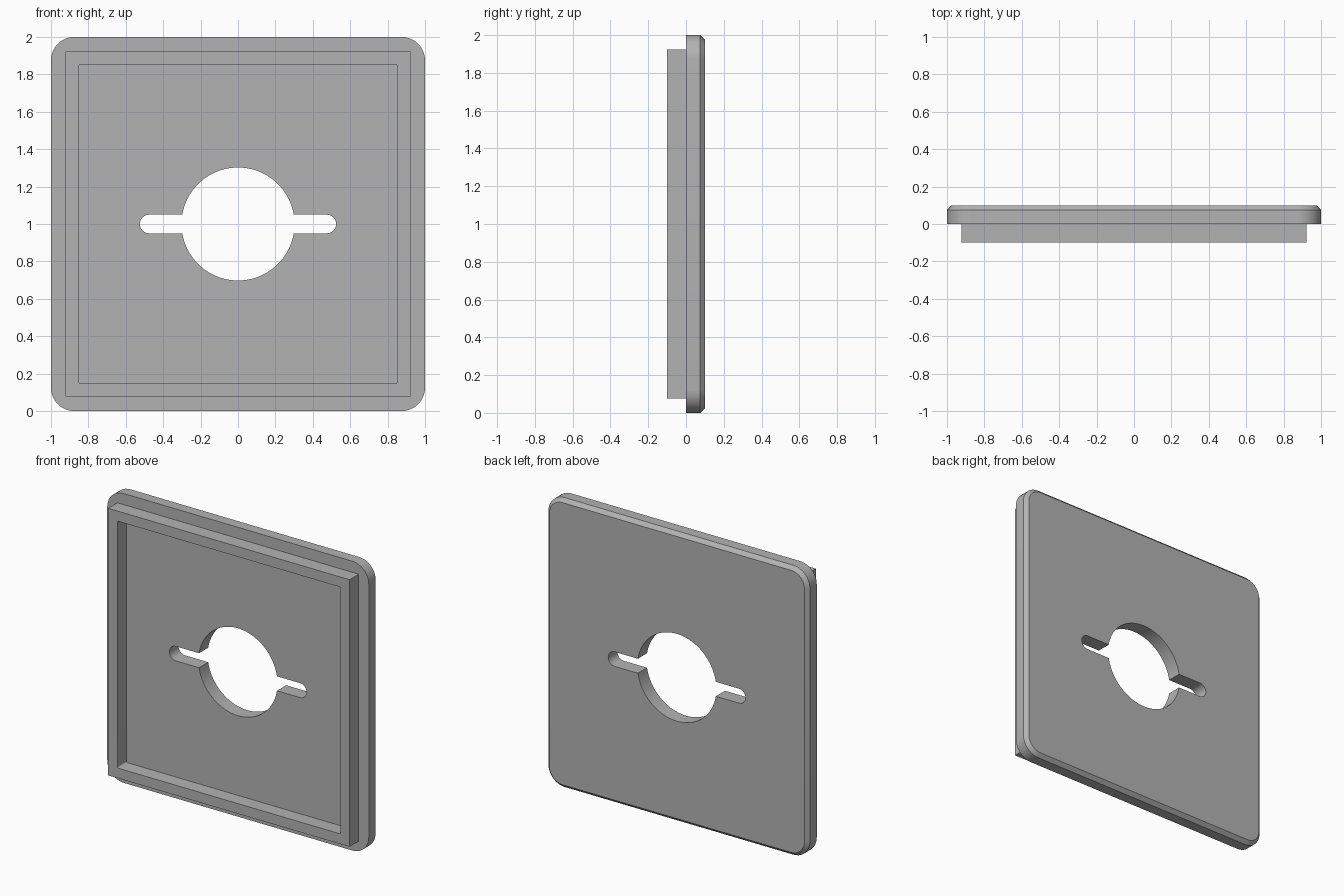
import bpy, bmesh
from math import asin, cos, sin, pi, radians

cube = bpy.data.objects.get("Cube")
if cube:
    bpy.data.objects.remove(cube, do_unlink=True)

grey = bpy.data.materials.new("plain grey")
grey.use_nodes = True
colour = (0.45, 0.45, 0.45, 1)
grey.diffuse_color = colour
grey.node_tree.nodes["Principled BSDF"].inputs["Base Color"].default_value = colour

MID = 1.0  # height of the plate centre


def arc(cx, cz, r, start, end, steps):
    return [(cx + r * cos(start + (end - start) * i / steps),
             cz + r * sin(start + (end - start) * i / steps)) for i in range(steps + 1)]


def square(half, radius=0, steps=10):
    """Square outline, counter-clockwise, with optional rounded corners."""
    c = half - radius
    corners = [(c, c), (-c, c), (-c, -c), (c, -c)]
    if not radius:
        return corners
    return [p for k, (x, z) in enumerate(corners)
            for p in arc(x, z, radius, k * pi / 2, (k + 1) * pi / 2, steps)]


def keyhole(r=0.302, slot=0.05, reach=0.525):
    """Round hole with a round-ended slot on each side."""
    a, c = asin(slot / r), reach - slot
    return (arc(0, 0, r, a, pi - a, 40) + arc(-c, 0, slot, pi / 2, 3 * pi / 2, 12)
            + arc(0, 0, r, pi + a, 2 * pi - a, 40) + arc(c, 0, slot, -pi / 2, pi / 2, 12))


def build(name, outer, inner):
    """Pierced solid: outer and inner are lists of (outline, y), front to back."""
    bm = bmesh.new()
    ends = []
    for sections in (outer, inner):
        rings = [[bm.verts.new((x, y, z + MID)) for x, z in outline] for outline, y in sections]
        n = len(rings[0])
        for a, b in zip(rings, rings[1:]):
            for i in range(n):
                j = (i + 1) % n
                bm.faces.new((a[i], a[j], b[j], b[i]))
        ends.append((rings[0], rings[-1]))
    # cap the front and back between the outer and inner outlines
    for side in (0, 1):
        edges = [bm.edges.get((ring[side][i - 1], ring[side][i]))
                 for ring in ends for i in range(len(ring[side]))]
        bmesh.ops.triangle_fill(bm, use_beauty=True, edges=edges)
    bmesh.ops.recalc_face_normals(bm, faces=bm.faces)
    bmesh.ops.dissolve_limit(bm, angle_limit=radians(0.1), verts=[], edges=bm.edges)
    mesh = bpy.data.meshes.new(name)
    bm.to_mesh(mesh)
    bm.free()
    mesh.materials.append(grey)
    obj = bpy.data.objects.new(name, mesh)
    bpy.context.collection.objects.link(obj)
    bpy.ops.object.select_all(action="DESELECT")
    obj.select_set(True)
    bpy.context.view_layer.objects.active = obj
    bpy.ops.object.shade_smooth_by_angle(angle=radians(30))
    return obj


# Rounded cover plate with a chamfered back edge and the keyhole opening
hole = keyhole()
rim = square(1.0, 0.125)
build("cover_plate",
      [(rim, 0), (rim, 0.075), (square(0.975, 0.1), 0.1)],
      [(hole, 0), (hole, 0.1)])

# Raised square lip on the front
lip_outer, lip_inner = square(0.923), square(0.853, 0.01, 4)
build("front_lip",
      [(lip_outer, -0.1), (lip_outer, 0)],
      [(lip_inner, -0.1), (lip_inner, 0)])
